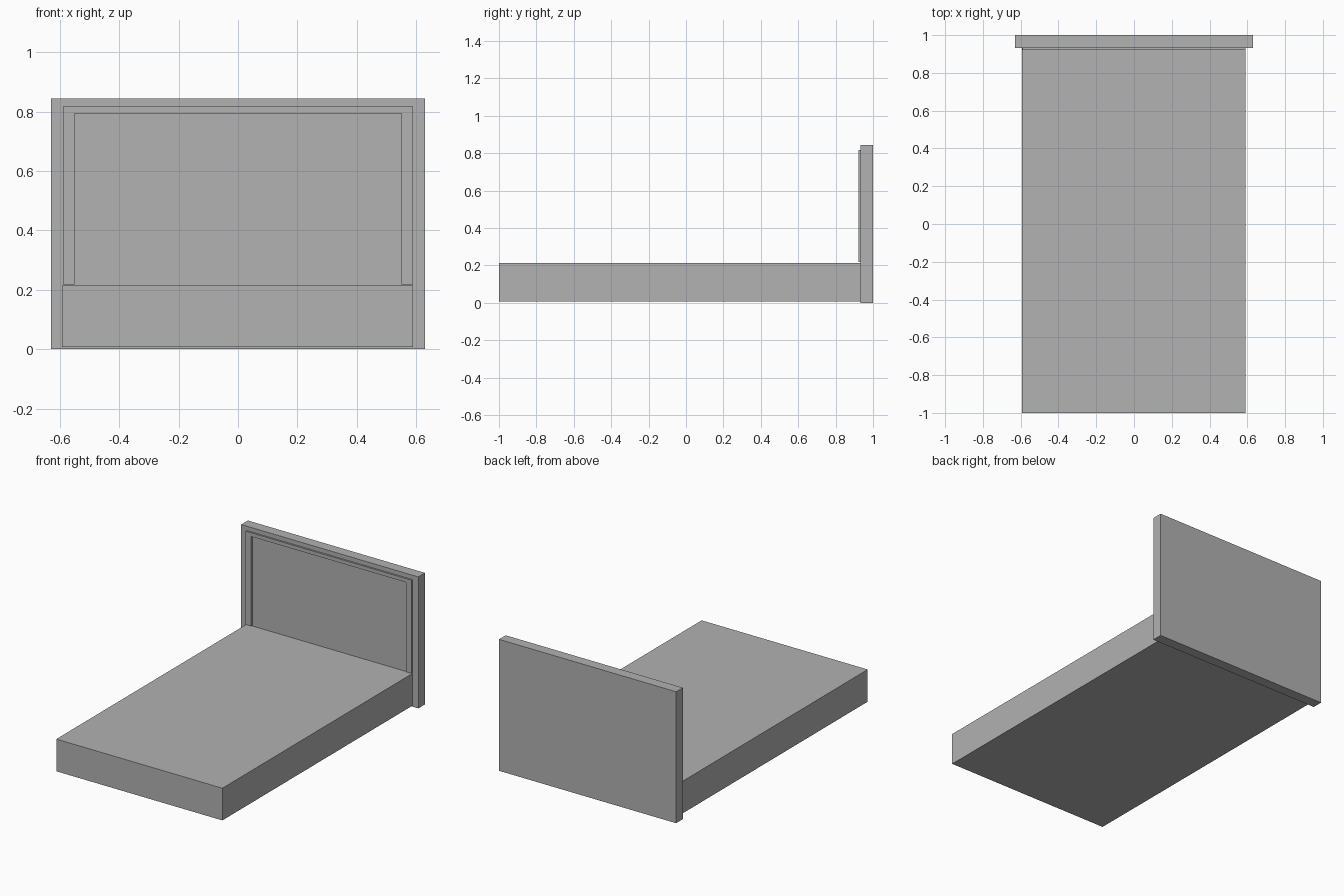
import bpy
import bmesh

if "Cube" in bpy.data.objects:
    bpy.data.objects.remove(bpy.data.objects["Cube"], do_unlink=True)

grey = bpy.data.materials.new("plain grey")
grey.use_nodes = True
colour = (0.445, 0.445, 0.445, 1)
grey.diffuse_color = colour
grey.node_tree.nodes["Principled BSDF"].inputs["Base Color"].default_value = colour


def finish(name, bm):
    bmesh.ops.recalc_face_normals(bm, faces=bm.faces)
    mesh = bpy.data.meshes.new(name)
    bm.to_mesh(mesh)
    bm.free()
    mesh.materials.append(grey)
    obj = bpy.data.objects.new(name, mesh)
    bpy.context.collection.objects.link(obj)


def box(name, low, high):
    bm = bmesh.new()
    bmesh.ops.create_cube(bm, size=1)
    for v in bm.verts:
        v.co = [(a + b) / 2 + c * (b - a) for a, b, c in zip(low, high, v.co)]
    finish(name, bm)


def extruded_profile(name, points, front, back):
    """Extrude an (x, z) outline along y."""
    bm = bmesh.new()
    face = bm.faces.new([bm.verts.new((x, front, z)) for x, z in points])
    result = bmesh.ops.extrude_face_region(bm, geom=[face], use_keep_orig=True)
    for item in result["geom"]:
        if isinstance(item, bmesh.types.BMVert):
            item.co.y = back
    finish(name, bm)


# Main slabs
board_front = 0.932
box("mattress_base", (-0.592, -1, 0.007), (0.589, board_front, 0.214))
box("headboard", (-0.63, board_front, 0), (0.63, 1, 0.845))

# Raised three-sided moulding on the headboard
outer, inner, foot = 0.59, 0.551, 0.218
top, inner_top = 0.817, 0.793
outline = [(-outer, foot), (-outer, top), (outer, top), (outer, foot),
           (inner, foot), (inner, inner_top), (-inner, inner_top), (-inner, foot)]
extruded_profile("headboard_moulding", outline, 0.921, board_front)
